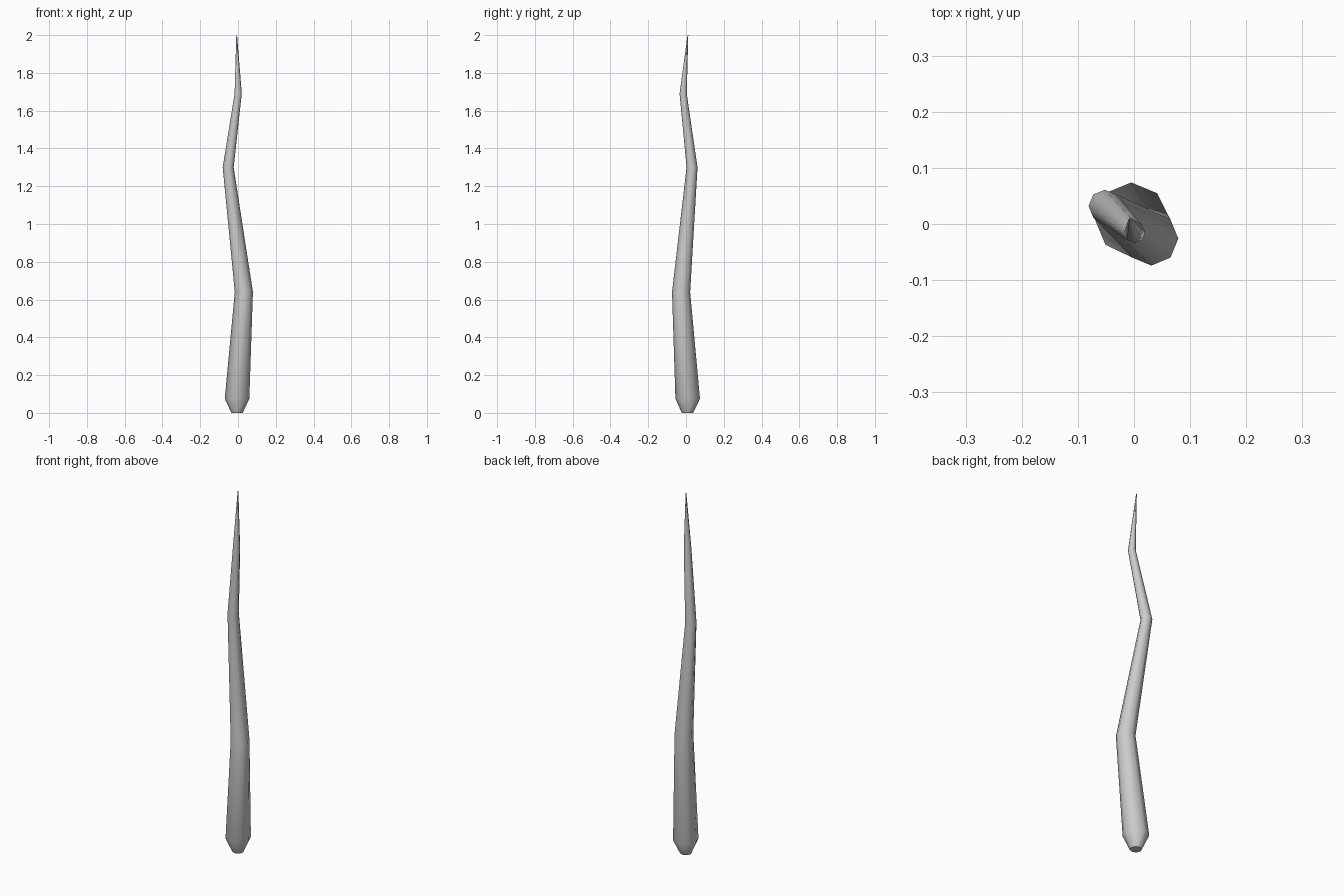
import bpy, bmesh, math

if "Cube" in bpy.data.objects:
    bpy.data.objects.remove(bpy.data.objects["Cube"])

SIDES = 8
# Rings along the crooked stem: centre x, y, z and radius
RINGS = [
    (-0.005, 0.008, 0.0, 0.03),
    (-0.005, 0.009, 0.075, 0.065),
    (0.031, -0.026, 0.64, 0.048),
    (-0.052, 0.032, 1.30, 0.029),
    (0.001, -0.015, 1.69, 0.019),
    (-0.007, 0.010, 2.0, 0.002),
]

bm = bmesh.new()
loops = []
for x, y, z, r in RINGS:
    loops.append([bm.verts.new((x + r * math.cos(2 * math.pi * i / SIDES),
                                y + r * math.sin(2 * math.pi * i / SIDES), z))
                  for i in range(SIDES)])

# Side walls between neighbouring rings
for low, high in zip(loops, loops[1:]):
    for i in range(SIDES):
        j = (i + 1) % SIDES
        bm.faces.new((low[i], low[j], high[j], high[i]))

# Flat base and tip caps
bm.faces.new(loops[0][::-1])
bm.faces.new(loops[-1])

mesh = bpy.data.meshes.new("crooked_stick")
bm.to_mesh(mesh)
bm.free()
stick = bpy.data.objects.new("crooked_stick", mesh)
bpy.context.collection.objects.link(stick)

# Soft shading around the stem
bpy.context.view_layer.objects.active = stick
stick.select_set(True)
bpy.ops.object.shade_smooth_by_angle(angle=math.radians(50))
